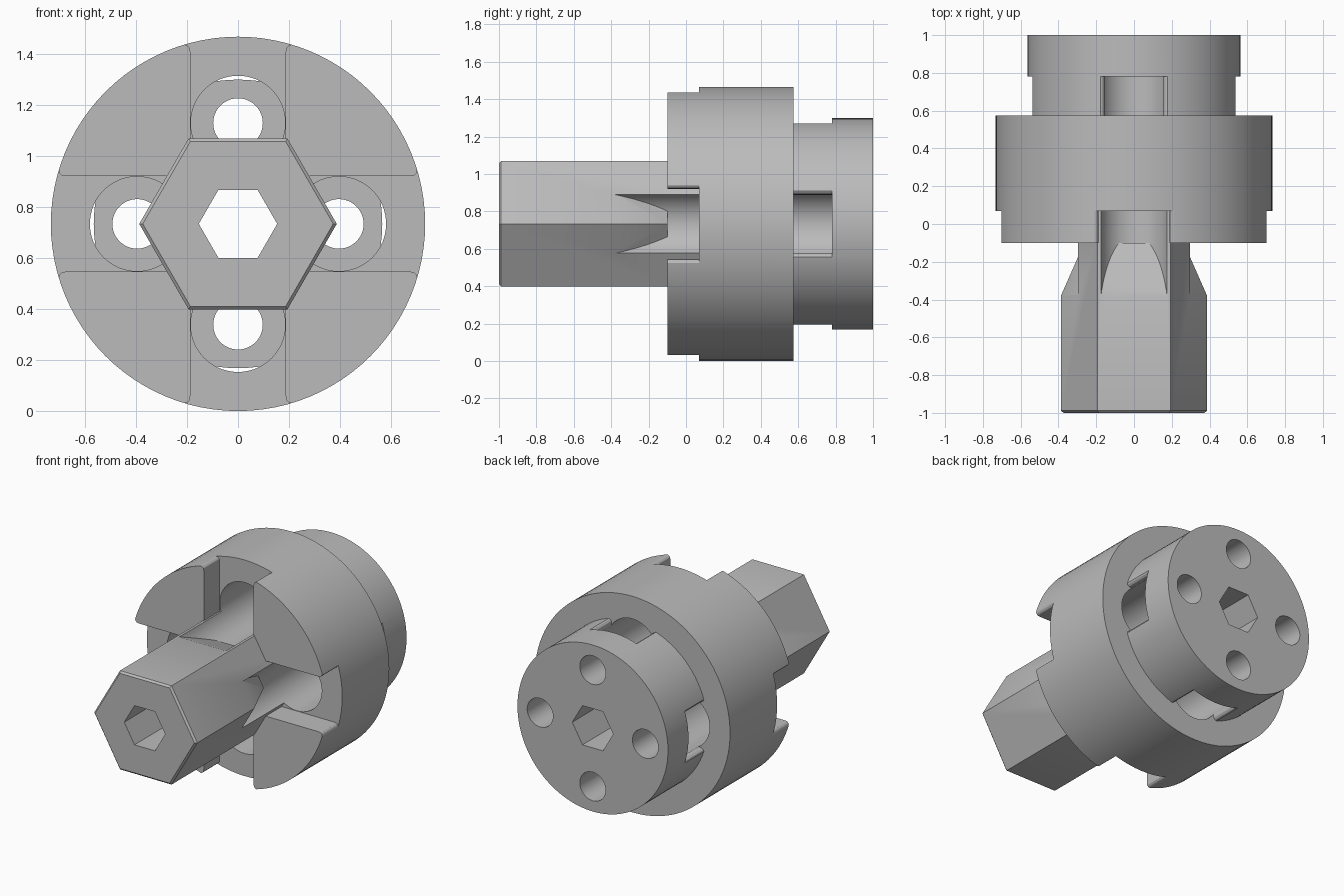
import bpy
import math

cube = bpy.data.objects.get("Cube")
if cube:
    bpy.data.objects.remove(cube, do_unlink=True)

AXIS_Z = 0.733
PITCH = 0.395          # distance of the screw pockets from the axis
POCKET_R = 0.185

grey = bpy.data.materials.new("plain_grey")
grey.use_nodes = True
colour = (0.5, 0.5, 0.5, 1)
grey.diffuse_color = colour
grey.node_tree.nodes["Principled BSDF"].inputs["Base Color"].default_value = colour


def circle(r, v=0.0, n=96):
    return [(r * math.cos(math.tau * i / n), v + r * math.sin(math.tau * i / n))
            for i in range(n)]


def hexagon(apothem):
    return circle(apothem / math.cos(math.pi / 6), n=6)


def turned(points, quarter):
    for _ in range(quarter):
        points = [(-v, u) for u, v in points]
    return points


def mirrored(half):
    return half + [(-u, v) for u, v in reversed(half)]


def loft(name, rings):
    """Closed solid through (outline, y) rings along the y axis."""
    n = len(rings[0][0])
    verts = [(u, y, v + AXIS_Z) for pts, y in rings for u, v in pts]
    faces = [list(range(n)), list(range(len(verts) - n, len(verts)))[::-1]]
    for k in range(len(rings) - 1):
        for i in range(n):
            j = (i + 1) % n
            faces.append([k * n + j, k * n + i, (k + 1) * n + i, (k + 1) * n + j])
    mesh = bpy.data.meshes.new(name)
    mesh.from_pydata(verts, [], faces)
    mesh.materials.append(grey)
    obj = bpy.data.objects.new(name, mesh)
    bpy.context.collection.objects.link(obj)
    return obj


def prism(name, outline, y0, y1):
    return loft(name, [(outline, y0), (outline, y1)])


def combine(target, tool, operation="DIFFERENCE"):
    mod = target.modifiers.new("cut", "BOOLEAN")
    mod.operation = operation
    mod.solver = "EXACT"
    mod.object = tool
    tool.hide_render = True
    bpy.context.view_layer.objects.active = target
    bpy.ops.object.modifier_apply(modifier=mod.name)
    bpy.data.objects.remove(tool, do_unlink=True)


# Stepped round body: wide drum with a smaller rear flange
wide, narrow = circle(0.733), circle(0.565)
body = loft("coupling_body", [(wide, -0.1), (wide, 0.575), (narrow, 0.575), (narrow, 1.0)])

# Cross slots in the front face, with rounded outer lips
front_slot = mirrored([(0.187, -0.02), (0.187, 0.675), (0.19, 0.69),
                       (0.199, 0.699), (0.212, 0.703), (0.23, 0.703), (0.23, 0.8)])
for q in range(4):
    combine(body, prism("slot_cutter", turned(front_slot, q), -0.2, 0.07))

# Hexagonal stem with a small chamfer at its tip
stem = loft("hex_stem", [(hexagon(0.323), -1.0), (hexagon(0.335), -0.988),
                         (hexagon(0.335), 0.3)])
combine(body, stem, "UNION")

# Screw pockets, their tapered lead-ins, side windows and through holes
window = mirrored([(0.155, 0.42), (0.155, 0.505), (0.158, 0.522),
                   (0.167, 0.533), (0.178, 0.537), (0.2, 0.537), (0.2, 0.7)])
for q in range(4):
    pocket = turned(circle(POCKET_R, PITCH), q)
    combine(body, prism("pocket_cutter", pocket, -0.1, 0.78))

    lead_in = prism("lead_in_cutter", pocket, -0.5, -0.1)
    combine(lead_in, loft("taper_cutter", [(hexagon(0.381), -0.5), (hexagon(0.209), -0.05)]))
    combine(body, lead_in)

    combine(body, prism("window_cutter", turned(window, q), 0.575, 0.78))
    hole = turned(circle(0.097, PITCH, 48), q)
    combine(body, prism("hole_cutter", hole, 0.7, 1.1))

# Hexagonal bore through the whole length
combine(body, prism("bore_cutter", hexagon(0.133), -1.1, 1.1))

bpy.ops.object.select_all(action="DESELECT")
body.select_set(True)
bpy.context.view_layer.objects.active = body
bpy.ops.object.shade_smooth_by_angle(angle=math.radians(25))
